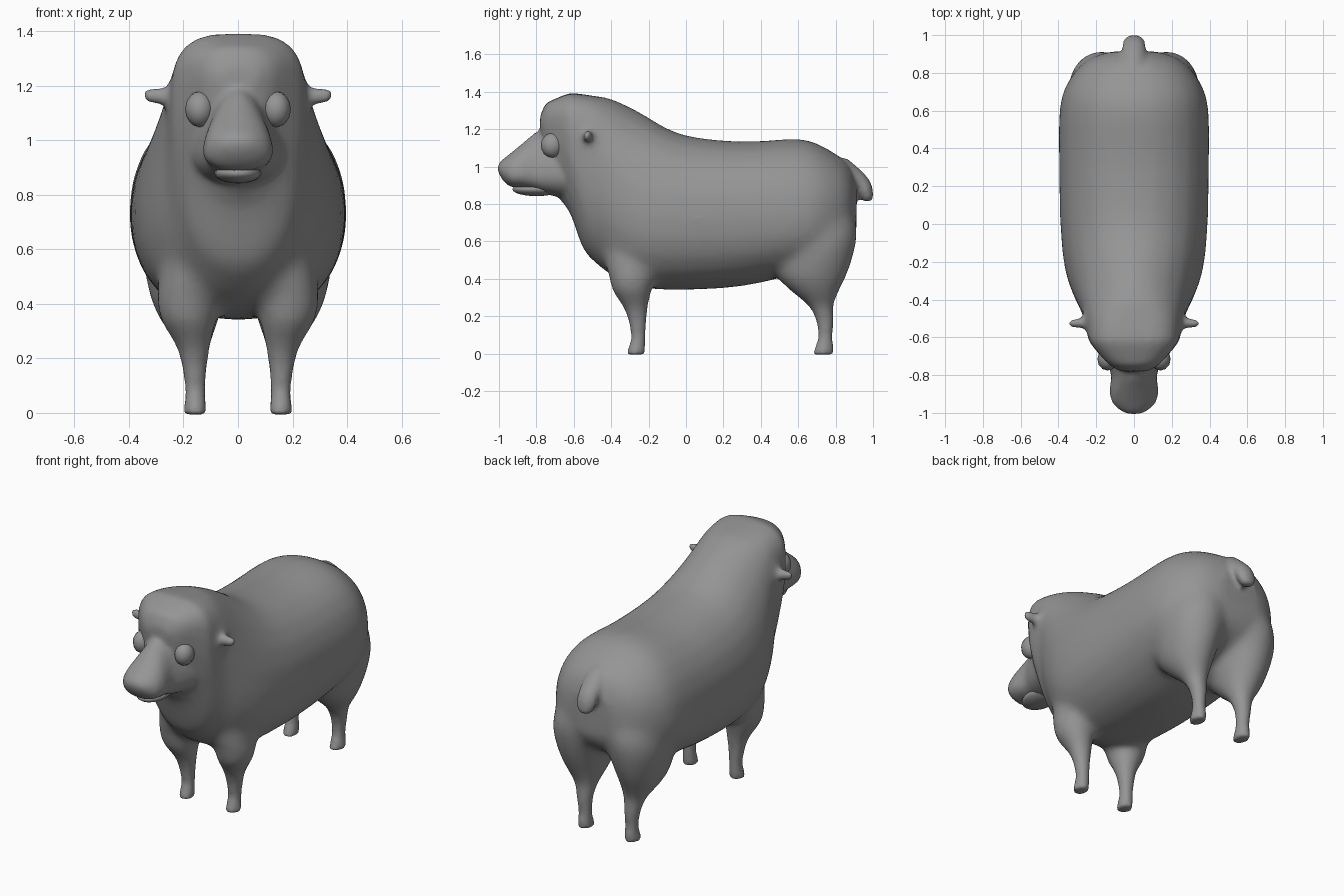
import bpy, bmesh, math
from mathutils import Matrix, Vector

if "Cube" in bpy.data.objects:
    bpy.data.objects.remove(bpy.data.objects["Cube"])

N = 24
grey = bpy.data.materials.new("wool grey")
grey.diffuse_color = (0.3, 0.3, 0.3, 1)
grey.use_nodes = True
grey.node_tree.nodes["Principled BSDF"].inputs["Base Color"].default_value = grey.diffuse_color


def smooth_rows(rings, steps=3):
    """Add in-between rings along a smooth curve through the given ones."""
    rings = [[Vector(p) for p in r] for r in rings]
    out = []
    for i in range(len(rings) - 1):
        r0, r1 = rings[max(i - 1, 0)], rings[i]
        r2, r3 = rings[i + 1], rings[min(i + 2, len(rings) - 1)]
        for k in range(steps):
            t = k / steps
            out.append([b + (c - a) * (t / 2) + (a * 2 - b * 5 + c * 4 - d) * (t * t / 2)
                        + (b * 3 - a - c * 3 + d) * (t ** 3 / 2)
                        for a, b, c, d in zip(r0, r1, r2, r3)])
    return out + [rings[-1]]


def loft(bm, rings):
    """Skin a closed tube over rings of points and cap both ends."""
    rows = [[bm.verts.new(p) for p in r] for r in smooth_rows(rings)]
    for a, b in zip(rows, rows[1:]):
        for i in range(N):
            j = (i + 1) % N
            bm.faces.new((a[i], a[j], b[j], b[i]))
    bm.faces.new(rows[0][::-1])
    bm.faces.new(rows[-1])


def section(y, top, bot, w, zc, n, nb):
    """Egg-shaped ring: widest at zc, separate roundness above and below."""
    pts = []
    for k in range(N):
        a = 2 * math.pi * k / N
        c, s = math.cos(a), math.sin(a)
        e = 2 / (n if s >= 0 else nb)
        h = (top - zc) if s >= 0 else (zc - bot)
        pts.append((w * math.copysign(abs(c) ** e, c), y,
                    zc + h * math.copysign(abs(s) ** e, s)))
    return pts


def oval(center, u, v):
    """Elliptical ring spanned by two radius vectors."""
    return [Vector(center) + Vector(u) * math.cos(2 * math.pi * k / N)
            + Vector(v) * math.sin(2 * math.pi * k / N) for k in range(N)]


def link(mesh, name):
    mesh.polygons.foreach_set("use_smooth", [True] * len(mesh.polygons))
    ob = bpy.data.objects.new(name, mesh)
    bpy.context.collection.objects.link(ob)
    return ob


def finish(bm, name):
    bmesh.ops.recalc_face_normals(bm, faces=bm.faces)
    mesh = bpy.data.meshes.new(name)
    bm.to_mesh(mesh)
    bm.free()
    mesh.materials.append(grey)
    return link(mesh, name)


def ball(name, center, size, u, v):
    bm = bmesh.new()
    bmesh.ops.create_uvsphere(bm, u_segments=u, v_segments=v, radius=1,
                              matrix=Matrix.Translation(center) @ Matrix.Diagonal((*size, 1)))
    return finish(bm, name)


bm = bmesh.new()

# trunk, neck and skull: y, top, bottom, half width, widest height, roundness
loft(bm, [section(*r) for r in [
    (-.780, 1.27, 1.19, .07, 1.23, 2, 2),
    (-.750, 1.335, 1.00, .125, 1.23, 2.4, 1.7),
    (-.700, 1.362, .86, .175, 1.23, 2.7, 1.7),
    (-.620, 1.392, .75, .238, 1.17, 3, 2.1),
    (-.550, 1.387, .56, .254, 1.06, 3.3, 2.2),
    (-.480, 1.377, .48, .272, .95, 3.2, 2.2),
    (-.400, 1.365, .42, .312, .82, 2.4, 2.2),
    (-.250, 1.295, .355, .365, .75, 1.95, 2.3),
    (-.030, 1.175, .34, .390, .73, 2.1, 2.3),
    (.300, 1.135, .36, .398, .73, 2.2, 2.3),
    (.600, 1.15, .43, .396, .73, 2.2, 2.4),
    (.740, 1.105, .49, .358, .75, 2.2, 2.4),
    (.860, 1.02, .56, .262, .77, 2.2, 2.2),
    (.912, .92, .64, .14, .78, 2, 2)]])

# muzzle
loft(bm, [section(*r) for r in [
    (-.600, 1.18, .82, .19, .96, 1.8, 2),
    (-.720, 1.205, .845, .15, .96, 1.7, 2.2),
    (-.800, 1.185, .868, .122, .96, 1.75, 2.3),
    (-.880, 1.12, .886, .129, .96, 1.9, 2.3),
    (-.940, 1.07, .893, .118, .965, 2, 2.3),
    (-.982, 1.037, .93, .08, .98, 2, 2),
    (-1.006, 1.01, .975, .035, .99, 2, 2)]])

# legs: z, centre x, centre y, radius x, radius y
front_leg = [
    (.70, .16, -.31, .10, .12), (.50, .178, -.305, .11, .13),
    (.42, .185, -.29, .115, .125), (.34, .182, -.29, .103, .107),
    (.25, .165, -.27, .065, .067), (.18, .16, -.26, .047, .048),
    (.09, .157, -.255, .037, .038), (.04, .157, -.262, .039, .044),
    (-.006, .157, -.27, .042, .047)]
hind_leg = [
    (.85, .15, .70, .13, .14), (.70, .17, .72, .16, .19),
    (.58, .18, .71, .17, .20), (.43, .185, .672, .14, .195),
    (.34, .178, .687, .108, .135), (.26, .165, .72, .067, .07),
    (.18, .16, .742, .046, .047), (.09, .157, .745, .037, .038),
    (.04, .157, .74, .039, .048), (-.006, .157, .732, .042, .054)]
for s in (-1, 1):
    for leg in (front_leg, hind_leg):
        loft(bm, [oval((s * x, y, z), (rx, 0, 0), (0, ry, 0))
                  for z, x, y, rx, ry in leg])
    # ears: x, z, half depth, half height
    loft(bm, [oval((s * x, -.525, z), (0, ry, -.3 * ry), (0, .3 * rz, rz))
              for x, z, ry, rz in [(.20, 1.16, .025, .036), (.25, 1.16, .024, .028),
                                   (.29, 1.165, .028, .035), (.33, 1.165, .027, .035),
                                   (.353, 1.168, .018, .022)]])

# tail: y, z, half width, thickness, direction
loft(bm, [oval((0, y, z), (w, 0, 0),
               (0, -t * math.sin(math.radians(d)), t * math.cos(math.radians(d))))
          for y, z, w, t, d in [(.82, 1.0, .07, .06, -35), (.90, .945, .064, .05, -45),
                                (.948, .895, .060, .045, -55), (.966, .85, .054, .036, -75),
                                (.974, .814, .034, .024, -85)]])

# fuse the parts into one skin
rough = finish(bm, "rough_parts")
m = rough.modifiers.new("fuse", 'REMESH')
m.mode = 'VOXEL'
m.voxel_size = .014
m = rough.modifiers.new("soften", 'SMOOTH')
m.factor = .5
m.iterations = 5
depsgraph = bpy.context.evaluated_depsgraph_get()
skin = bpy.data.meshes.new_from_object(rough.evaluated_get(depsgraph))
bpy.data.objects.remove(rough)
body = link(skin, "sheep_body")

# blend shoulders and thighs into the trunk, leaving head, feet and tail crisp
blend = body.vertex_groups.new(name="trunk")
for v in skin.vertices:
    x, y, z = v.co
    tail = y > .82 and abs(x) < .11 and z > .76
    if not tail:
        weight = min((z - .2) / .2, (y + .62) / .15, 1)
        if weight > 0:
            blend.add([v.index], weight, 'REPLACE')
m = body.modifiers.new("blend", 'SMOOTH')
m.factor = .6
m.iterations = 45
m.vertex_group = "trunk"
m = body.modifiers.new("simplify", 'DECIMATE')
m.ratio = .3

# lower jaw and eyes
ball("lower_jaw", (0, -.80, .879), (.086, .128, .037), 20, 12)
for s, side in ((-1, "right"), (1, "left")):
    ball(side + "_eye", (s * .14, -.715, 1.114), (.054, .061, .066), 12, 8)
